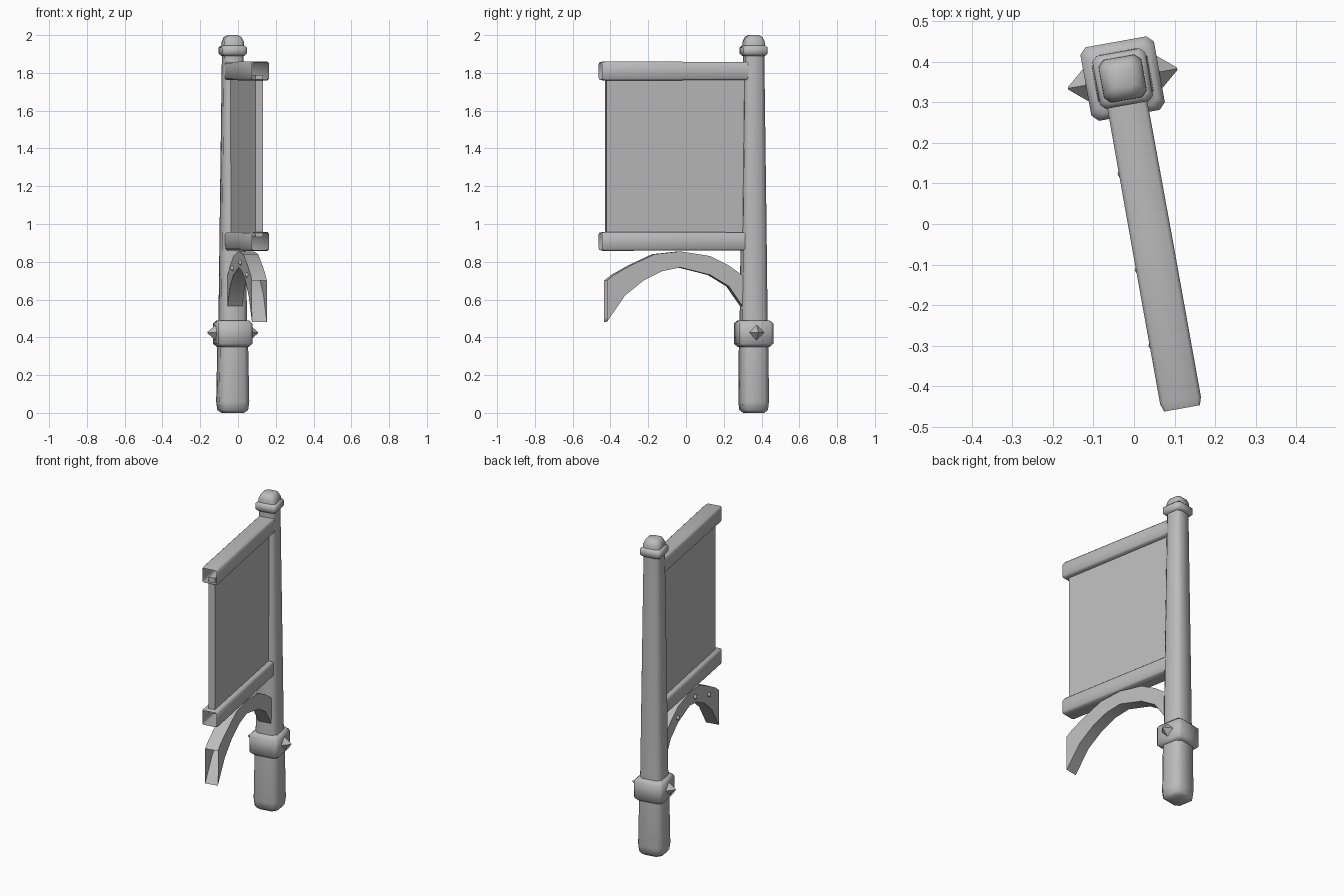
import bpy, bmesh, math
from mathutils import Matrix, Vector

old = bpy.data.objects.get("Cube")
if old:
    bpy.data.objects.remove(old, do_unlink=True)

grey = bpy.data.materials.new("plain grey")
grey.use_nodes = True
GREY = (0.5, 0.5, 0.5, 1)
grey.diffuse_color = GREY
grey.node_tree.nodes["Principled BSDF"].inputs["Base Color"].default_value = GREY

# Frame of the post: the panel runs along local -y, turned slightly
PLACE = Matrix.Translation((-0.028, 0.358, 0)) @ Matrix.Rotation(math.radians(10.2), 4, "Z")
LAY_FLAT = Matrix.Rotation(math.radians(90), 4, "X")  # local z becomes -y


def finish(name, bm, local=Matrix(), angle=50):
    bmesh.ops.recalc_face_normals(bm, faces=bm.faces)
    bm.transform(PLACE @ local)
    mesh = bpy.data.meshes.new(name)
    bm.to_mesh(mesh)
    bm.free()
    mesh.materials.append(grey)
    obj = bpy.data.objects.new(name, mesh)
    bpy.context.collection.objects.link(obj)
    bpy.ops.object.select_all(action="DESELECT")
    obj.select_set(True)
    bpy.context.view_layer.objects.active = obj
    bpy.ops.object.shade_smooth_by_angle(angle=math.radians(angle))
    return obj


def skin(bm, rings, cap_start=True, cap_end=True):
    loops = [[bm.verts.new(p) for p in ring] for ring in rings]
    n = len(loops[0])
    for a, b in zip(loops, loops[1:]):
        for i in range(n):
            j = (i + 1) % n
            bm.faces.new((a[i], a[j], b[j], b[i]))
    if cap_start:
        bm.faces.new(loops[0][::-1])
    if cap_end:
        bm.faces.new(loops[-1])


def chamfered(z, hx, hy, c):
    """Rectangle with cut corners at height z."""
    return [(hx, -hy + c, z), (hx, hy - c, z), (hx - c, hy, z), (-hx + c, hy, z),
            (-hx, hy - c, z), (-hx, -hy + c, z), (-hx + c, -hy, z), (hx - c, -hy, z)]


def loft(name, sections, local=Matrix(), cap_end=True):
    bm = bmesh.new()
    skin(bm, [chamfered(*s) for s in sections], cap_end=cap_end)
    return finish(name, bm, local)


# Tapered post with a rounded foot
loft("post", [(0, 0.055, 0.05, 0.02), (0.015, 0.075, 0.068, 0.025), (0.06, 0.081, 0.073, 0.028),
              (0.35, 0.075, 0.071, 0.026), (0.5, 0.069, 0.067, 0.024), (1.0, 0.063, 0.062, 0.022),
              (1.92, 0.052, 0.051, 0.018)])


# Collars around the post
def collar(name, low, high, half, b):
    loft(name, [(low, half - b, half - b, b), (low + b, half, half, b),
                (high - b, half, half, b), (high, half - b, half - b, b)])


collar("lower_collar", 0.35, 0.49, 0.092, 0.016)
collar("upper_collar", 1.89, 1.946, 0.066, 0.012)

# Domed cap on top of the post
loft("post_cap", [(1.93, 0.054, 0.054, 0.014), (1.965, 0.053, 0.053, 0.016),
                  (1.99, 0.043, 0.043, 0.016), (2.0, 0.025, 0.025, 0.01)])

# Diamond studs on both sides of the lower collar
for side, name in ((1, "left_stud"), (-1, "right_stud")):
    bm = bmesh.new()
    bmesh.ops.create_cone(bm, segments=4, radius1=0.041, radius2=0.003, depth=0.045, cap_ends=True)
    finish(name, bm, Matrix.Translation((side * 0.114, 0, 0.425))
           @ Matrix.Rotation(side * math.pi / 2, 4, "Y"), 20)

# Hollow-ended rails above and below the panel
for name, z in (("upper_rail", 1.81), ("lower_rail", 0.908)):
    loft(name, [(0.04, 0.05, 0.048, 0.009), (0.4, 0.051, 0.049, 0.009),
                (0.805, 0.051, 0.05, 0.009), (0.825, 0.045, 0.045, 0.007)],
         Matrix.Translation((0, 0, z)) @ LAY_FLAT, cap_end=False)

# Thin panel between the rails
bm = bmesh.new()
bmesh.ops.create_cube(bm, size=1)
bm.transform(Matrix.Translation((0, -0.42, 1.36)) @ Matrix.Diagonal((0.042, 0.75, 0.86, 1)))
finish("panel", bm, angle=20)

# Arched brace: pairs of outer and inner points (distance from post, height)
ARCH = [((0.03, 0.70), (0.03, 0.52)), ((0.07, 0.73), (0.07, 0.57)), ((0.14, 0.78), (0.14, 0.67)),
        ((0.24, 0.83), (0.24, 0.73)), ((0.40, 0.855), (0.40, 0.77)), ((0.54, 0.84), (0.50, 0.75)),
        ((0.67, 0.78), (0.60, 0.70)), ((0.76, 0.73), (0.70, 0.62)), ((0.797, 0.70), (0.797, 0.48))]
bm = bmesh.new()
w = 0.04
skin(bm, [[(w, -o[0], o[1]), (-w, -o[0], o[1]), (-w, -i[0], i[1]), (w, -i[0], i[1])]
          for o, i in ARCH], cap_end=False)
finish("arched_brace", bm, angle=30)

# Small round studs on the right face of the brace
for n, (t, z) in enumerate(((0.23, 0.765), (0.47, 0.795), (0.66, 0.73))):
    bm = bmesh.new()
    bmesh.ops.create_uvsphere(bm, u_segments=8, v_segments=6, radius=0.014)
    finish(f"brace_stud_{n + 1}", bm, Matrix.Translation((-w, -t, z)))
